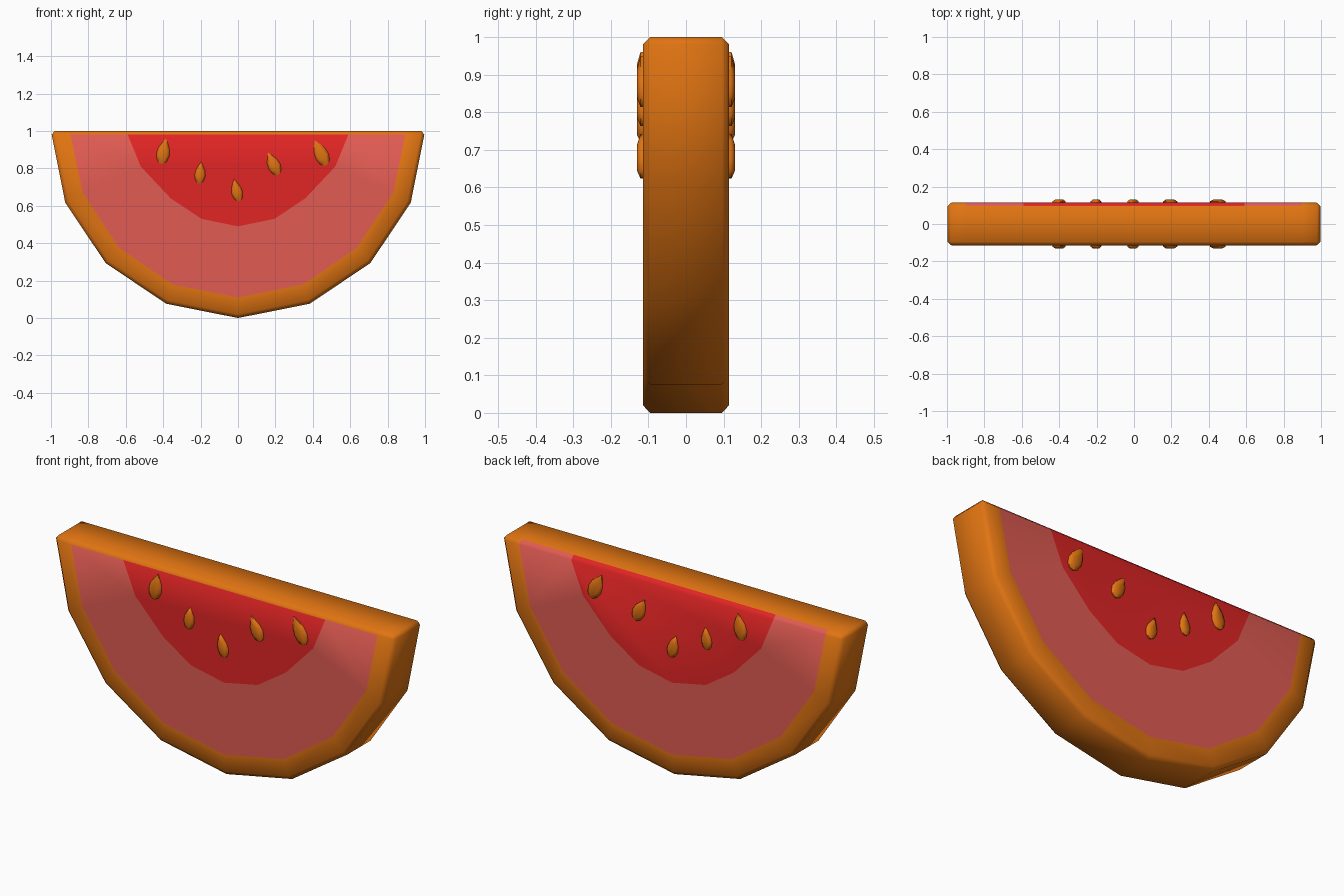
import bpy, bmesh, math
from mathutils import Vector

if "Cube" in bpy.data.objects:
    bpy.data.objects.remove(bpy.data.objects["Cube"])

HALF = 0.115      # half thickness of the slice
SIDES = 8         # flat segments along the half circle


def material(name, rgb):
    m = bpy.data.materials.new(name)
    m.diffuse_color = (*rgb, 1)
    m.use_nodes = True
    m.node_tree.nodes["Principled BSDF"].inputs["Base Color"].default_value = m.diffuse_color
    return m


rind = material("orange rind", (0.75, 0.175, 0.006))
pink = material("pink flesh", (0.75, 0.105, 0.085))
red = material("red flesh", (0.75, 0.018, 0.018))


def finish(bm, name, mats, angle):
    bmesh.ops.recalc_face_normals(bm, faces=bm.faces)
    me = bpy.data.meshes.new(name)
    bm.to_mesh(me)
    bm.free()
    for m in mats:
        me.materials.append(m)
    ob = bpy.data.objects.new(name, me)
    bpy.context.collection.objects.link(ob)
    bpy.ops.object.select_all(action='DESELECT')
    ob.select_set(True)
    bpy.context.view_layer.objects.active = ob
    bpy.ops.object.shade_smooth_by_angle(angle=math.radians(angle))
    return ob


# Slice: nested half rings, left end to the bottom; the right half is mirrored
outer = [(math.cos(i * math.pi / SIDES), 1 - math.sin(i * math.pi / SIDES))
         for i in range(SIDES // 2 + 1)]
middle = [(0.895, 1), (0.83, 0.67), (0.635, 0.375), (0.35, 0.18), (0, 0.11)]
inner = [(0.59, 1), (0.52, 0.81), (0.36, 0.64), (0.195, 0.53), (0, 0.49)]

bm = bmesh.new()
rings = []
for half in (outer, middle, inner):
    pts = [(-x, z) for x, z in half] + [(x, z) for x, z in half[-2::-1]]
    rings.append([bm.verts.new((x, -HALF, z)) for x, z in pts])
for k in range(2):
    a, b = rings[k], rings[k + 1]
    for i in range(SIDES):
        bm.faces.new((a[i], a[i + 1], b[i + 1], b[i])).material_index = k
bm.faces.new(rings[2]).material_index = 2

# Thicken to the back: copy the front, then bridge the border
front = bm.faces[:]
border = [e for e in bm.edges if e.is_boundary]
copy = bmesh.ops.duplicate(bm, geom=bm.verts[:] + bm.edges[:] + front)
vmap = copy["vert_map"]
for f in front:
    f.normal_update()
for v in [g for g in copy["geom"] if isinstance(g, bmesh.types.BMVert)]:
    v.co.y = HALF
for e in border:
    p, q = e.verts
    side = bm.faces.new((p, q, vmap[q], vmap[p]))
    side.material_index = e.link_faces[0].material_index
bmesh.ops.recalc_face_normals(bm, faces=bm.faces)

# Chamfer the outer edges
bm.normal_update()
sharp = [e for e in bm.edges if e.calc_face_angle(0) > math.radians(40)]
bmesh.ops.bevel(bm, geom=sharp, offset=0.02, offset_type='OFFSET',
                segments=1, profile=0.5, affect='EDGES', material=-1)
finish(bm, "fruit_slice", (rind, pink, red), 60)

# Seeds: flattened teardrops as (tip, bottom, width), on both faces
SEEDS = [((-0.385, 0.96), (-0.41, 0.825), 0.072),
         ((-0.197, 0.835), (-0.207, 0.72), 0.058),
         ((-0.022, 0.742), (0.006, 0.625), 0.06),
         ((0.16, 0.885), (0.215, 0.767), 0.068),
         ((0.41, 0.95), (0.472, 0.817), 0.074)]
# outline along the seed: (position from bottom to tip, half width share)
OUTLINE = [(0, 0.25), (0.12, 0.75), (0.35, 1), (0.6, 0.85), (0.82, 0.42)]


def seed(name, tip, bottom, width, side):
    tip, bottom = Vector(tip), Vector(bottom)
    along = tip - bottom
    across = Vector((along.y, -along.x)).normalized() * width / 2
    right = [bottom + along * t + across * w for t, w in OUTLINE]
    left = [bottom + along * t - across * w for t, w in OUTLINE]
    loop = right + [tip] + left[::-1]
    mid = bottom + along * 0.42
    bm = bmesh.new()
    levels = []
    for y, s in ((HALF - 0.005, 1), (HALF + 0.006, 1), (HALF + 0.015, 0.6)):
        levels.append([bm.verts.new((c.x, side * y, c.y))
                       for c in (mid + (p - mid) * s for p in loop)])
    n = len(loop)
    for a, b in zip(levels, levels[1:]):
        for i in range(n):
            bm.faces.new((a[i], a[(i + 1) % n], b[(i + 1) % n], b[i]))
    bm.faces.new(levels[0])
    bm.faces.new(levels[-1])
    finish(bm, name, (rind,), 60)


for i, (tip, bottom, width) in enumerate(SEEDS, 1):
    seed(f"front_seed_{i}", tip, bottom, width, -1)
    seed(f"back_seed_{i}", tip, bottom, width, 1)
